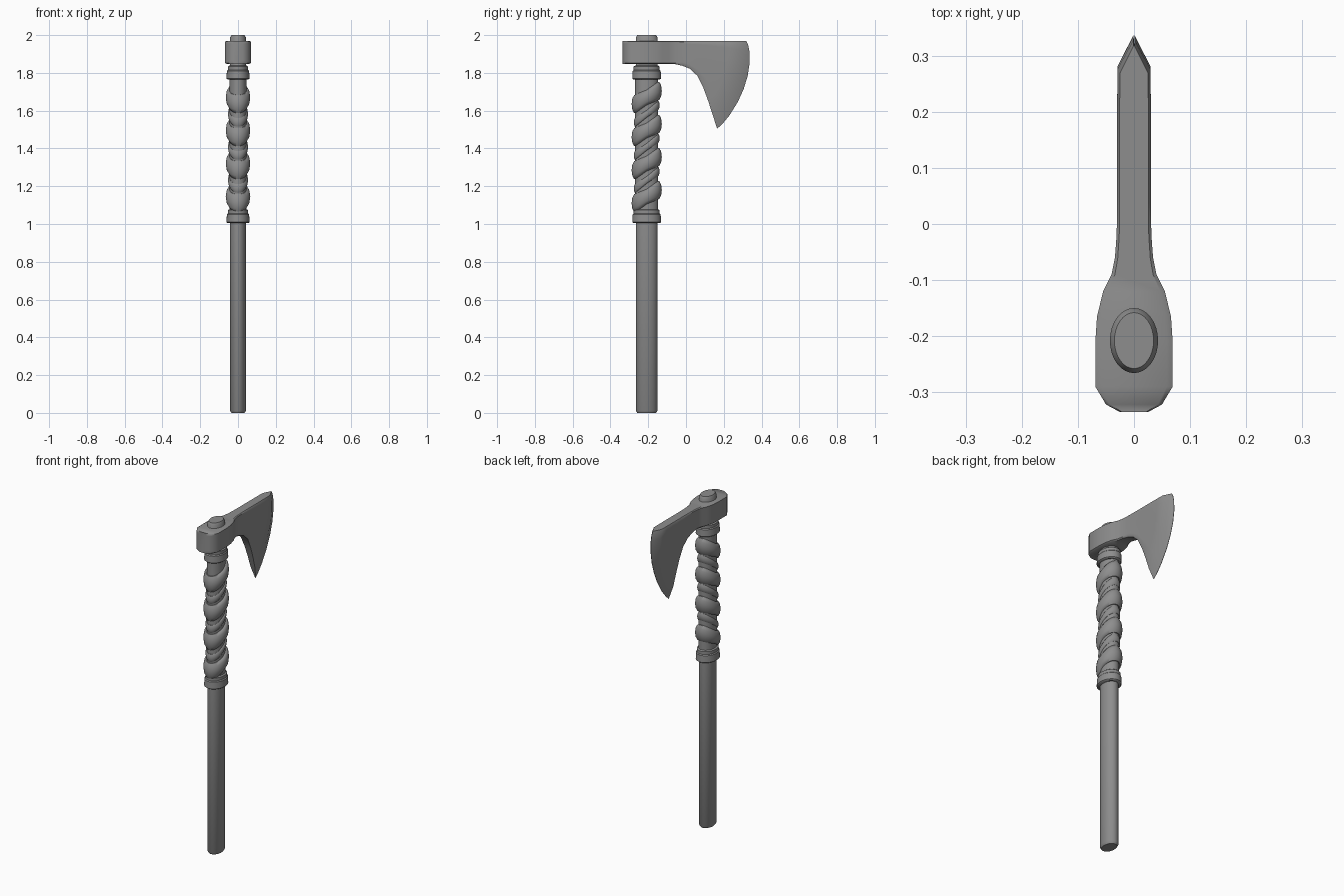
import bpy, bmesh, math

cube = bpy.data.objects.get("Cube")
if cube:
    bpy.data.objects.remove(cube, do_unlink=True)

GREY = (0.27, 0.27, 0.27, 1)
metal = bpy.data.materials.new("worn grey")
metal.use_nodes = True
metal.diffuse_color = GREY
metal.node_tree.nodes["Principled BSDF"].inputs["Base Color"].default_value = GREY

CY = -0.208            # handle axis
RX, RY = 0.043, 0.058  # handle half widths


def loft(name, rings, closed=False, angle=40):
    """Skin a list of equal-length point loops; cap the ends unless closed."""
    bm = bmesh.new()
    loops = [[bm.verts.new(p) for p in ring] for ring in rings]
    n = len(loops[0])
    pairs = list(zip(loops, loops[1:]))
    if closed:
        pairs.append((loops[-1], loops[0]))
    else:
        bm.faces.new(loops[0])
        bm.faces.new(loops[-1])
    for a, b in pairs:
        for i in range(n):
            j = (i + 1) % n
            bm.faces.new((a[i], a[j], b[j], b[i]))
    bmesh.ops.recalc_face_normals(bm, faces=bm.faces)
    mesh = bpy.data.meshes.new(name)
    bm.to_mesh(mesh)
    bm.free()
    mesh.materials.append(metal)
    obj = bpy.data.objects.new(name, mesh)
    bpy.context.collection.objects.link(obj)
    bpy.ops.object.select_all(action='DESELECT')
    obj.select_set(True)
    bpy.context.view_layer.objects.active = obj
    bpy.ops.object.shade_smooth_by_angle(angle=math.radians(angle))
    return obj


def oval(z, grow, n=32):
    """Elliptical ring around the handle, grown outwards."""
    return [((RX + grow) * math.cos(t), CY + (RY + grow) * math.sin(t), z)
            for t in (math.tau * i / n for i in range(n))]


def turned(name, profile):
    return loft(name, [oval(z, g) for z, g in profile])


# Shaft, slightly rounded at both ends
turned("handle", [(0, -0.008), (0.012, 0), (1.985, 0), (2.0, -0.008)])

# Stepped collars at both ends of the grip
for name, z in (("lower_collar", 1.005), ("upper_collar", 1.765)):
    turned(name, [(z, 0.012), (z + 0.005, 0.018), (z + 0.045, 0.016),
                  (z + 0.05, 0.011), (z + 0.068, 0.011), (z + 0.073, 0.004)])

# Thin sleeve beneath the straps
turned("grip_sleeve", [(1.06, 0.003), (1.8, 0.003)])


# Bulging straps, low at the front and rising to the back
def strap(name, zc, tilt, half_height, bulge, n=40, m=10):
    rings = []
    for i in range(n):
        t = math.tau * i / n
        c, s = math.cos(t), math.sin(t)
        ring = []
        for k in range(m):
            a = math.tau * k / m
            g = 0.002 + bulge * math.cos(a)
            h = half_height * (1 + 0.2 * abs(s))
            ring.append(((RX + g) * c, CY + (RY + g) * s,
                         zc + tilt * s + h * math.sin(a)))
        rings.append(ring)
    return loft(name, rings, closed=True, angle=60)


for i in range(4):
    z = 1.145 + 0.175 * i
    strap(f"grip_strap_{i + 1}", z, 0.035, 0.042, 0.02)
    if i < 3:
        strap(f"grip_cord_{i + 1}", z + 0.088, 0.045, 0.02, 0.008)

# Axe head: slices from the poll to the cutting edge
LEVELS = [0, 0.05, 0.15, 0.3, 0.45, 0.6, 0.75, 0.88, 0.96, 1]


def slice_ring(y_top, y_low, z_low, width, bow=0, thin=1):
    """Upright slice; bow curves it forwards, thin narrows its lower end."""
    side = []
    for s in LEVELS:
        y = y_low + (y_top - y_low) * s + bow * (4 * s * (1 - s)) ** 0.8
        w = width * (thin + (1 - thin) * min(1, s * 1.6))
        if s in (0, 1):
            w *= 0.85
        side.append((w, y, z_low + (1.97 - z_low) * s))
    return side + [(-x, y, z) for x, y, z in reversed(side)]


socket = [(-0.335, 0.026), (-0.322, 0.05), (-0.29, 0.069), (-0.21, 0.069),
          (-0.165, 0.066), (-0.12, 0.055), (-0.09, 0.04), (-0.06, 0.034)]
slices = [slice_ring(y, y, 1.847, w) for y, w in socket]
blade = [(-0.02, -0.02, 1.838, 0.031, 0, 1), (0.04, 0.02, 1.822, 0.03, 0, 1),
         (0.1, 0.06, 1.785, 0.03, 0.005, 0.9), (0.17, 0.092, 1.72, 0.03, 0.015, 0.8),
         (0.22, 0.118, 1.65, 0.03, 0.035, 0.7), (0.27, 0.142, 1.575, 0.029, 0.055, 0.6),
         (0.318, 0.165, 1.505, 0.001, 0.072, 1)]
slices += [slice_ring(*b) for b in blade]
loft("axe_head", slices, angle=35)
